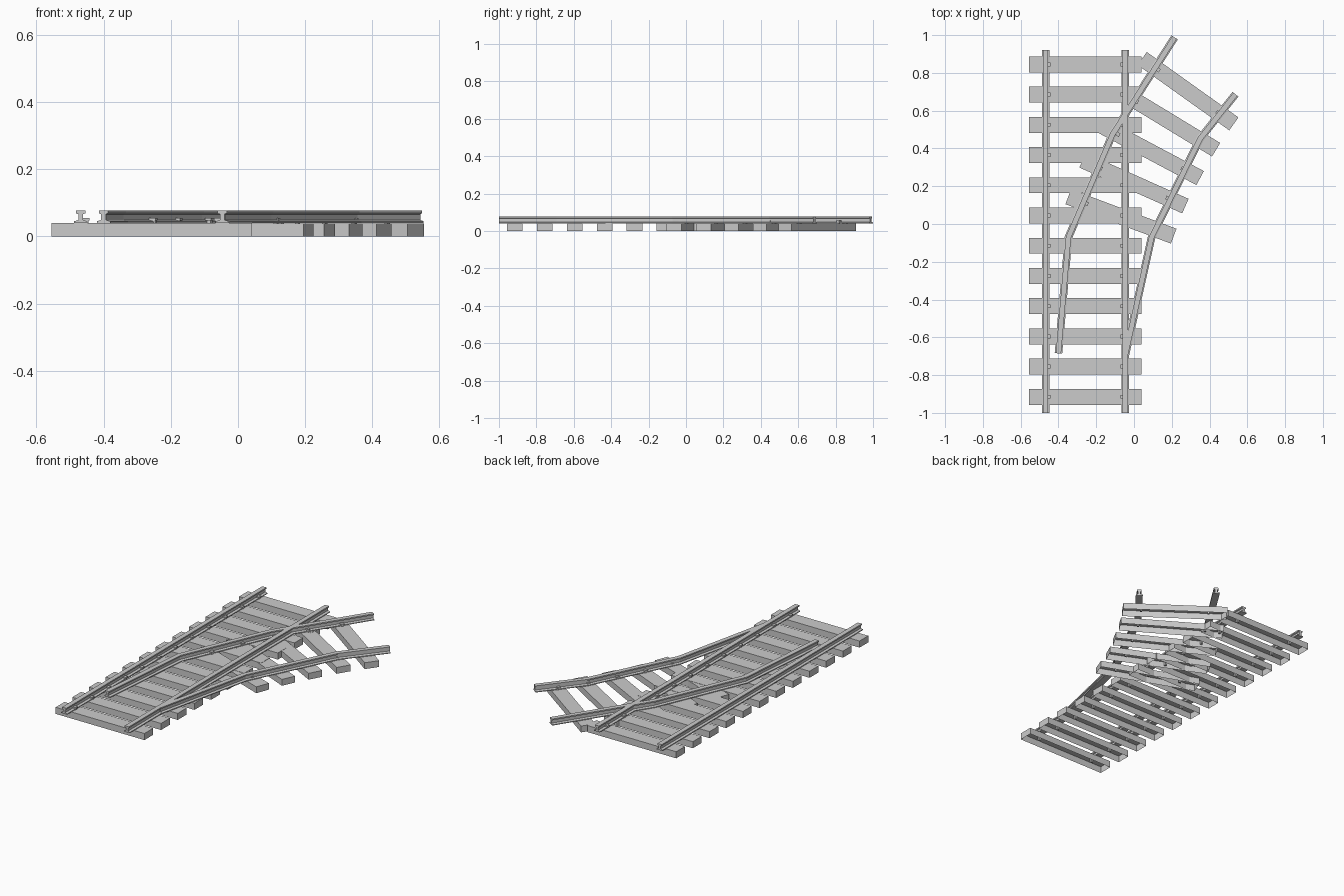
import bpy, bmesh, math
from mathutils import Vector, Matrix

if "Cube" in bpy.data.objects:
    bpy.data.objects.remove(bpy.data.objects["Cube"])


def make_object(name, bm, matrix=None):
    bmesh.ops.recalc_face_normals(bm, faces=bm.faces)
    mesh = bpy.data.meshes.new(name)
    bm.to_mesh(mesh)
    bm.free()
    ob = bpy.data.objects.new(name, mesh)
    bpy.context.collection.objects.link(ob)
    if matrix:
        ob.matrix_world = matrix
    return ob


def add_box(bm, cx, sx, sy, z0, z1):
    m = Matrix.Translation((cx, 0, (z0 + z1) / 2)) @ Matrix.Diagonal((sx, sy, z1 - z0, 1))
    return bmesh.ops.create_cube(bm, size=1, matrix=m)["verts"]


def sleeper(name, x, y, angle, top):
    place = Matrix.Translation((x, y, 0)) @ Matrix.Rotation(math.radians(angle), 4, "Z")
    # Hollow sleeper shell, open underneath
    bm = bmesh.new()
    add_box(bm, 0, 0.596, 0.084, 0, top)
    bm.normal_update()
    bottom = [f for f in bm.faces if f.normal.z < -0.9]
    bmesh.ops.delete(bm, geom=bottom, context="FACES_ONLY")
    make_object(name, bm, place)
    # Rail spikes on the inner side of each rail
    bm = bmesh.new()
    for s in (-1, 1):
        add_box(bm, s * 0.194, 0.012, 0.012, 0.012, 0.048)
        add_box(bm, s * 0.195, 0.020, 0.020, 0.047, 0.055)
    make_object(name + "_spikes", bm, place)


# Half of the I-shaped rail section (offset, height), mirrored below
HALF = [(0.020, 0.040), (0.020, 0.045), (0.007, 0.049), (0.007, 0.066),
        (0.014, 0.069), (0.014, 0.077)]
PROFILE = HALF + [(-o, z) for o, z in reversed(HALF)]


def rail(name, points):
    # Sweep the section along the path with mitred corners
    pts = [Vector(p) for p in points]
    dirs = [(b - a).normalized() for a, b in zip(pts, pts[1:])]
    bm = bmesh.new()
    rings = []
    for i, p in enumerate(pts):
        d0, d1 = dirs[max(i - 1, 0)], dirs[min(i, len(dirs) - 1)]
        t = (d0 + d1).normalized()
        side = Vector((t.y, -t.x)) / t.dot(d0)
        rings.append([bm.verts.new((p.x + side.x * o, p.y + side.y * o, z)) for o, z in PROFILE])
    n = len(PROFILE)
    for a, b in zip(rings, rings[1:]):
        for k in range(n):
            bm.faces.new((a[k], a[(k + 1) % n], b[(k + 1) % n], b[k]))
    bm.faces.new(rings[0])
    bm.faces.new(rings[-1])
    make_object(name, bm)


# Straight track
for i in range(12):
    sleeper(f"straight_sleeper_{i + 1}", -0.257, -0.915 + 0.16 * i, 0, 0.040)
rail("straight_rail_left", [(-0.468, -1.0), (-0.468, 0.922)])
rail("straight_rail_right", [(-0.047, -1.0), (-0.047, 0.922)])

# Diverging track
branch = [(-0.069, 0.040, -20.5), (0.0, 0.216, -24), (0.087, 0.383, -28),
          (0.180, 0.548, -31.3), (0.286, 0.703, -35.5)]
for i, (x, y, a) in enumerate(branch):
    sleeper(f"branch_sleeper_{i + 1}", x, y, a, 0.0385)
rail("branch_rail_left", [(-0.400, -0.685), (-0.347, -0.070), (-0.114, 0.474), (0.215, 0.988)])
rail("branch_rail_right", [(-0.045, -0.690), (0.093, -0.070), (0.350, 0.452), (0.537, 0.687)])
